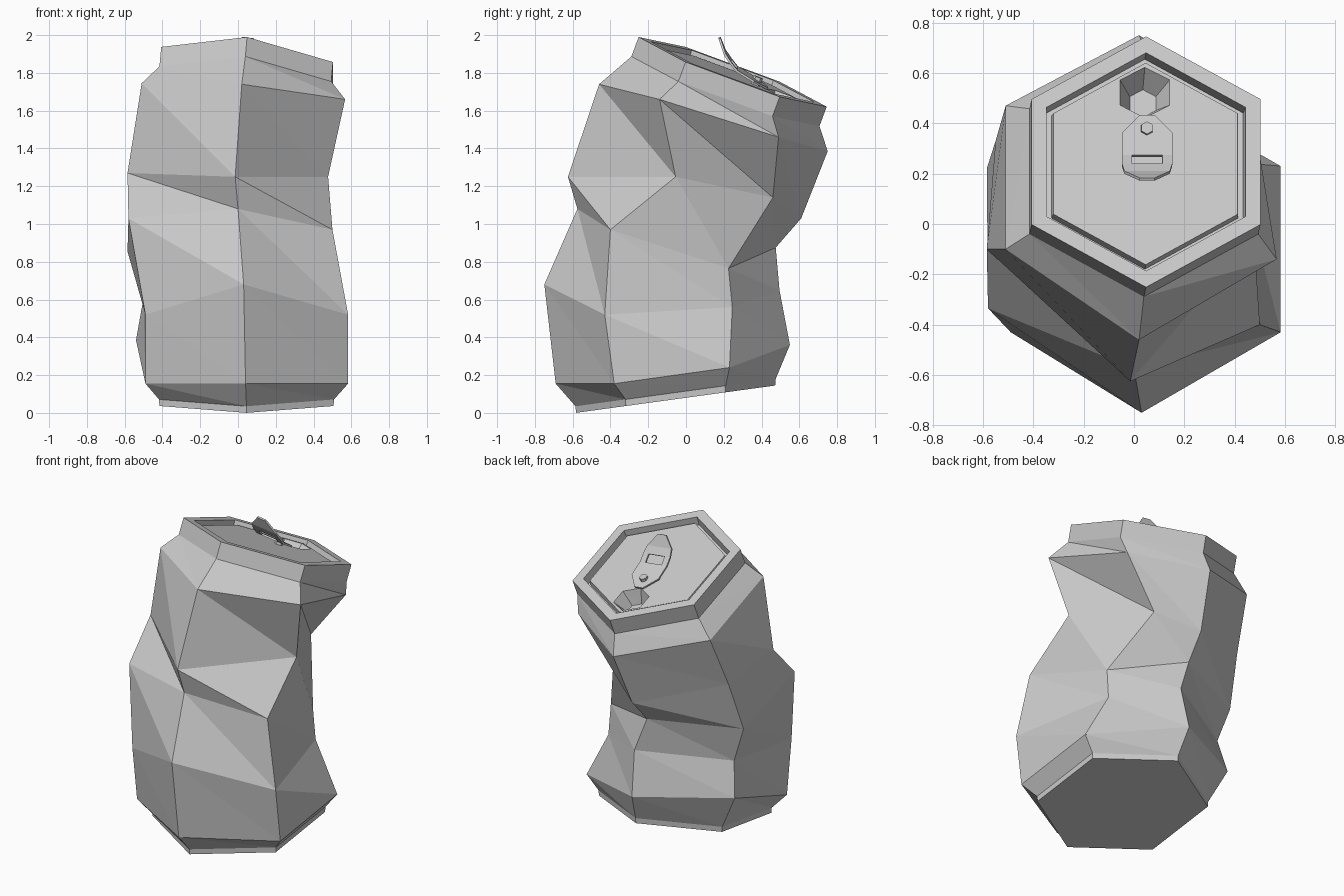
import bpy, bmesh, math
from mathutils import Vector

if "Cube" in bpy.data.objects:
    bpy.data.objects.remove(bpy.data.objects["Cube"])

N = Vector((0.088, 0.37, 1)).normalized()      # normal of the tilted lid


def lid_z(x, y):
    return 1.99 - 0.088 * (x - 0.04) - 0.37 * (y + 0.25)


def hexagon(cx, cy, rx, ry, zfun, shift=0.0):
    pts = []
    for k in range(6):
        a = math.radians(-90 + 60 * k)
        x, y = cx + rx * math.cos(a), cy + ry * math.sin(a)
        pts.append(Vector((x, y, zfun(x, y))) + N * shift)
    return pts


def lid_hex(s, shift):
    return hexagon(0.048, 0.247, 0.525 * s, 0.498 * s, lid_z, shift)


def base_hex(s, dz):
    return hexagon(0.045, -0.055, 0.535 * s, 0.53 * s,
                   lambda x, y: 0.137 * (y + 0.585) + dz)


def loft(bm, rings):
    loops = [[bm.verts.new(p) for p in ring] for ring in rings]
    for a, b in zip(loops, loops[1:]):
        for i in range(len(a)):
            j = (i + 1) % len(a)
            bm.faces.new((a[i], a[j], b[i]))
            bm.faces.new((a[j], b[j], b[i]))
    return loops


def finish(bm, name):
    bmesh.ops.recalc_face_normals(bm, faces=bm.faces)
    me = bpy.data.meshes.new(name)
    bm.to_mesh(me)
    bm.free()
    ob = bpy.data.objects.new(name, me)
    bpy.context.collection.objects.link(ob)
    return ob


# Crumpled wall rings: front, front right, back right, back, back left, front left
crumple = [
    [(.04, -.69, .155), (.583, -.38, .155), (.583, .23, .24),
     (.02, .55, .36), (-.54, .25, .385), (-.49, -.38, .155)],
    [(.03, -.75, .68), (.583, -.43, .52), (.41, .245, .56),
     (.04, .495, .65), (-.5, .2, .61), (-.49, -.43, .52)],
    [(0, -.575, 1.08), (.5, -.4, .97), (.405, .225, .765),
     (-.04, .475, .875), (-.585, .22, .855), (-.58, -.335, 1.03)],
    [(-.015, -.625, 1.25), (.477, -.055, 1.25), (.225, .46, 1.14),
     (-.025, .61, 1.03), (-.55, .33, 1.19), (-.585, -.1, 1.27)],
    [(.02, -.46, 1.74), (.567, -.14, 1.66), (.465, .49, 1.46),
     (.02, .75, 1.385), (-.51, .47, 1.53), (-.51, -.1, 1.745)],
]

# Can body with base, neck, rim, groove and lid panel
bm = bmesh.new()
loops = loft(bm, [base_hex(.995, 0), base_hex(1, .035)] + crumple +
             [lid_hex(1, -.11), lid_hex(1, 0), lid_hex(.87, 0), lid_hex(.86, -.06),
              lid_hex(.815, -.06), lid_hex(.805, -.022)])
bm.faces.new(loops[0])

# Drinking hole: a pit sunk into the lid panel
pit = loft(bm, [hexagon(.045, .53, .114, .1, lid_z, -.022),
                hexagon(.045, .52, .06, .055, lid_z, -.12)])
bm.faces.new(pit[1])


def ring_edges(loop):
    out = []
    for i in range(len(loop)):
        out.append(bm.edges.get((loop[i], loop[(i + 1) % len(loop)])))
    return out


bmesh.ops.triangle_fill(bm, use_beauty=True, normal=N,
                        edges=ring_edges(loops[-1]) + ring_edges(pit[0]))
finish(bm, "can_body")

# Bent pull tab: rows of y, z, outer half width, hole half width
rows = [(.178, 1.985, .03, .015), (.205, 1.91, .09, .045), (.235, 1.865, .1, .06),
        (.27, 1.82, .1, .06), (.36, 1.765, .1, .05), (.43, 1.72, .03, .015)]
bm = bmesh.new()
grid = [[bm.verts.new((.052 + x, y, z - .12 * x)) for x in (-w, -h, h, w)]
        for y, z, w, h in rows]
for r in range(len(rows) - 1):
    for c in range(3):
        if (r, c) != (2, 1):
            bm.faces.new((grid[r][c], grid[r][c + 1], grid[r + 1][c + 1], grid[r + 1][c]))
tab = finish(bm, "pull_tab")
mod = tab.modifiers.new("thickness", 'SOLIDIFY')
mod.thickness = 0.012
mod.offset = 0

# Rivet holding the tab
bm = bmesh.new()
riv = loft(bm, [hexagon(.05, .375, .026, .025, lid_z, s) for s in (-.03, .022)])
bm.faces.new(riv[0])
bm.faces.new(riv[1])
finish(bm, "tab_rivet")
